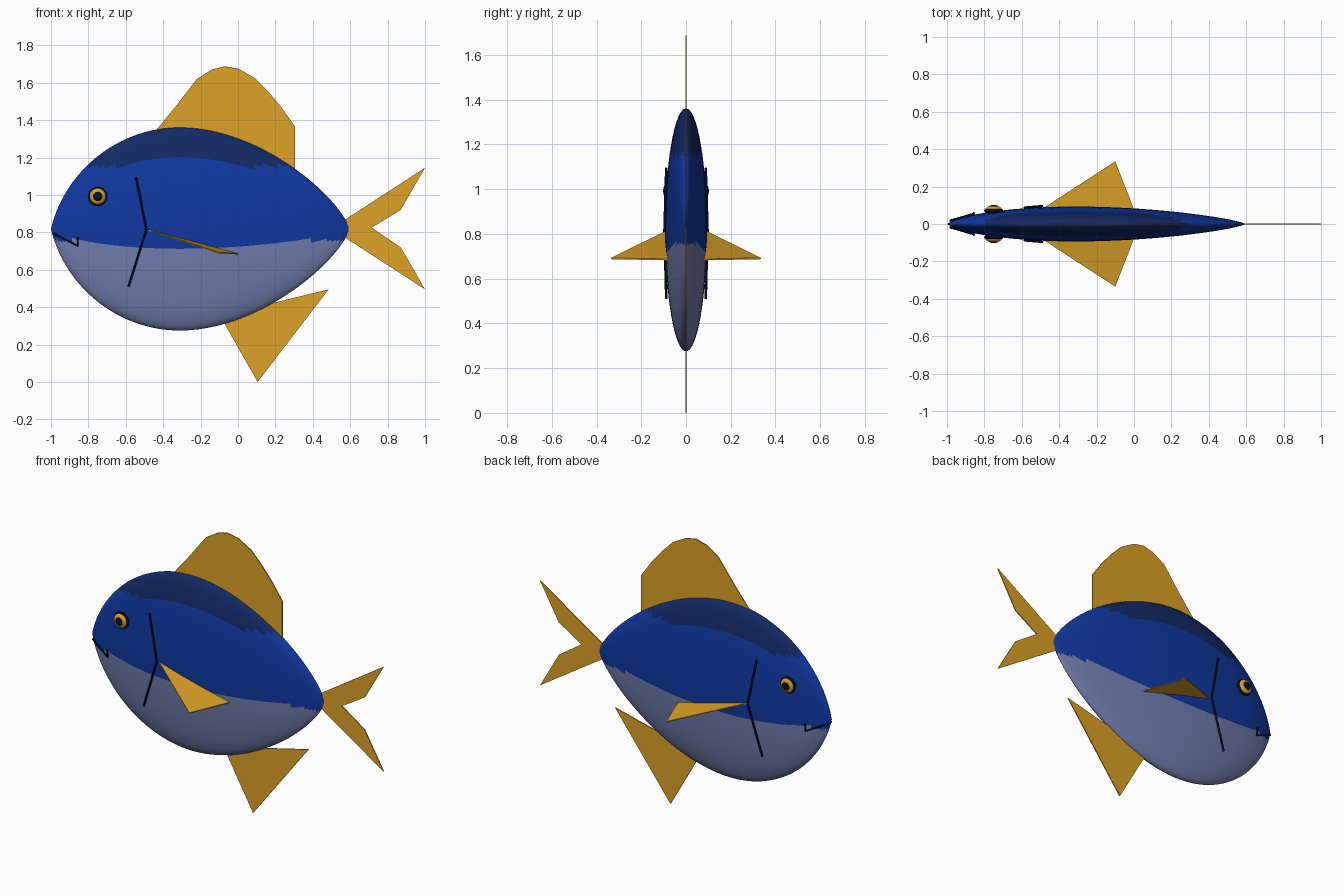
import bpy, bmesh, math
from mathutils import Vector
from mathutils.geometry import interpolate_bezier

cube = bpy.data.objects.get("Cube")
if cube:
    bpy.data.objects.remove(cube, do_unlink=True)


def material(name, rgb):
    m = bpy.data.materials.new(name)
    m.use_nodes = True
    m.diffuse_color = (*rgb, 1)
    m.node_tree.nodes["Principled BSDF"].inputs["Base Color"].default_value = (*rgb, 1)
    return m


BLUE = material("royal blue", (0.005, 0.04, 0.36))
NAVY = material("navy back", (0.006, 0.022, 0.13))
BELLY = material("lavender belly", (0.17, 0.21, 0.43))
GOLD = material("gold", (0.72, 0.36, 0.02))
INK = material("ink", (0.002, 0.004, 0.02))

AXIS_Z = 0.818


def finish(name, bm, mats, smooth=False):
    bmesh.ops.recalc_face_normals(bm, faces=bm.faces)
    mesh = bpy.data.meshes.new(name)
    bm.to_mesh(mesh)
    bm.free()
    for m in mats:
        mesh.materials.append(m)
    for p in mesh.polygons:
        p.use_smooth = smooth
    ob = bpy.data.objects.new(name, mesh)
    bpy.context.collection.objects.link(ob)
    return ob


# Body: a curved profile lofted into flattened elliptical rings
def build_body(segments=64, steps=28, flatness=0.172):
    front = [(-1, 0), (-0.93, 0.30), (-0.65, 0.543), (-0.31, 0.543)]
    back = [(-0.31, 0.543), (0.1, 0.543), (0.52, 0.2), (0.6, 0)]
    profile = []
    for curve in (front, back):
        profile += interpolate_bezier(*[Vector((x, 0, r)) for x, r in curve], steps)[1:]
    bm = bmesh.new()
    nose = bm.verts.new((-1, 0, AXIS_Z))
    rings = []
    for p in profile[:-1]:
        ring = []
        for i in range(segments):
            a = math.tau * i / segments
            ring.append(bm.verts.new((p.x, flatness * p.z * math.cos(a),
                                      AXIS_Z + p.z * math.sin(a))))
        rings.append(ring)
    tail = bm.verts.new((0.6, 0, AXIS_Z))
    for i in range(segments):
        j = (i + 1) % segments
        # Band of each strip decides back, flank or belly colour
        height = math.sin(math.tau * (i + 0.5) / segments)
        faces = [bm.faces.new((nose, rings[0][i], rings[0][j])),
                 bm.faces.new((tail, rings[-1][j], rings[-1][i]))]
        for a, b in zip(rings, rings[1:]):
            faces.append(bm.faces.new((a[i], b[i], b[j], a[j])))
        for f in faces:
            z = f.calc_center_median().z
            if height > 0.7 and z > 1.155:
                f.material_index = 1
            elif height < -0.2 and z < 0.755:
                f.material_index = 2
    finish("body", bm, [BLUE, NAVY, BELLY], True)


build_body()


# Thin plates for the fins
def plate(name, points, thickness_axis, thickness=0.006):
    bm = bmesh.new()
    half = Vector(thickness_axis) * thickness / 2
    face = bm.faces.new([bm.verts.new(Vector(p) - half) for p in points])
    new = bmesh.ops.extrude_face_region(bm, geom=[face], use_keep_orig=True)["geom"]
    bmesh.ops.translate(bm, vec=half * 2,
                        verts=[v for v in new if isinstance(v, bmesh.types.BMVert)])
    return finish(name, bm, [GOLD])


def upright_fin(name, outline):
    plate(name, [(x, 0, z) for x, z in outline], (0, 1, 0))


upright_fin("dorsal_fin", [
    (-0.4, 1.27), (-0.435, 1.35), (-0.34, 1.465), (-0.22, 1.62), (-0.14, 1.67),
    (-0.07, 1.688), (0, 1.675), (0.09, 1.625), (0.16, 1.555), (0.235, 1.465),
    (0.305, 1.365), (0.305, 1.09)])
upright_fin("tail_fin", [
    (0.54, 0.82), (0.575, 0.87), (1, 1.145), (0.87, 0.92), (0.715, 0.825),
    (0.87, 0.72), (1, 0.495), (0.575, 0.77)])
upright_fin("anal_fin", [
    (-0.02, 0.43), (0.155, 0.415), (0.485, 0.495), (0.105, 0), (-0.08, 0.325)])


# Raised lines for the mouth and gill
def line(name, points, radius=0.006):
    cu = bpy.data.curves.new(name, "CURVE")
    cu.dimensions = "3D"
    cu.bevel_depth = radius
    cu.bevel_resolution = 1
    cu.use_fill_caps = True
    sp = cu.splines.new("POLY")
    sp.points.add(len(points) - 1)
    for sp_point, p in zip(sp.points, points):
        sp_point.co = (*p, 1)
    cu.materials.append(INK)
    bpy.context.collection.objects.link(bpy.data.objects.new(name, cu))


# Flattened round part facing sideways
def eye_part(name, side, y, radius, depth, mat):
    bm = bmesh.new()
    bmesh.ops.create_uvsphere(bm, u_segments=32, v_segments=16, radius=1)
    for v in bm.verts:
        v.co = Vector((-0.75 + v.co.x * radius, side * (y + v.co.z * depth),
                       0.992 + v.co.y * radius))
    finish(name, bm, [mat], True)


for side, label in ((1, "left"), (-1, "right")):
    plate(label + "_pectoral_fin",
          [(-0.48, side * 0.088, 0.812), (-0.1, side * 0.335, 0.69),
           (0, side * 0.078, 0.685)], (0, 0, 1))
    eye_part(label + "_eye_rim", side, 0.071, 0.051, 0.018, INK)
    eye_part(label + "_eye", side, 0.08, 0.043, 0.018, GOLD)
    eye_part(label + "_pupil", side, 0.092, 0.026, 0.01, INK)
    line(label + "_gill", [(-0.545, side * 0.088, 1.095), (-0.49, side * 0.096, 0.815),
                           (-0.585, side * 0.088, 0.51)])
    line(label + "_mouth", [(-0.985, side * 0.017, 0.793), (-0.857, side * 0.054, 0.728),
                            (-0.857, side * 0.058, 0.775)])
